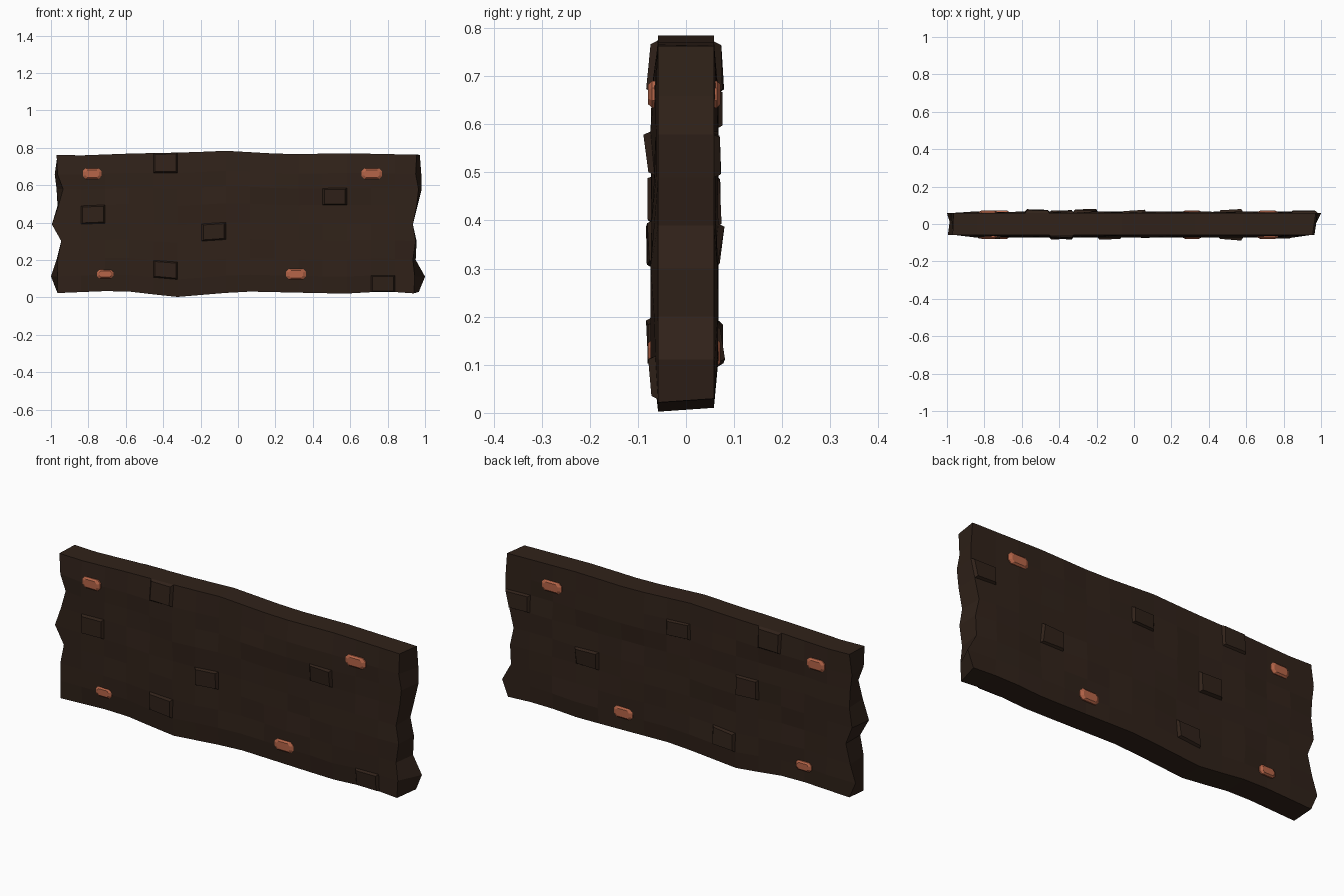
import bpy, bmesh, math, random
from mathutils import Vector

if "Cube" in bpy.data.objects:
    bpy.data.objects.remove(bpy.data.objects["Cube"])

random.seed(4)


def material(name, rgb):
    m = bpy.data.materials.new(name)
    m.diffuse_color = (*rgb, 1)
    m.use_nodes = True
    m.node_tree.nodes["Principled BSDF"].inputs["Base Color"].default_value = m.diffuse_color
    return m


def finish(bm, name, mat):
    bmesh.ops.recalc_face_normals(bm, faces=bm.faces)
    mesh = bpy.data.meshes.new(name)
    bm.to_mesh(mesh)
    bm.free()
    mesh.materials.append(mat)
    obj = bpy.data.objects.new(name, mesh)
    bpy.context.collection.objects.link(obj)
    return obj


def lerp_profile(points, x):
    for (x0, z0), (x1, z1) in zip(points, points[1:]):
        if x <= x1:
            return z0 + (z1 - z0) * (x - x0) / (x1 - x0)
    return points[-1][1]


wood = material("dark_wood", (0.030, 0.016, 0.010))
copper = material("copper", (0.47, 0.13, 0.065))

# Plank outline: wavy long edges and splintered ends, front and back
TOP = [(-1, .765), (-.9, .757), (-.55, .77), (-.27, .775), (-.07, .784), (.27, .765), (.57, .771), (1, .762)]
BOTTOM = [(-1, .022), (-.63, .037), (-.33, .002), (.03, .032), (.57, .02), (.78, .032), (1, .02)]
ROWS = [.02, .11, .20, .30, .39, .49, .58, .66, .765]
COLS = 15
ENDS = {
    -1: ([-.965, -.965, -.965, -.945, -.995, -.96, -.935, -.965, -.97],
         [.94, .945, .935, .95, .935, .955, .965, .95, .955]),
    1: ([-.965, -1.0, -.97, -.945, -.98, -.965, -.97, -.98, -.965],
        [.967, 1.0, .95, .955, .935, .96, .982, .98, .972]),
}
# Raised splinters as (column, row)
CHIPS = {-1: [(1, 4), (4, 7), (11, 5), (6, 3), (4, 1), (13, 0)],
         1: [(14, 5), (7, 6), (3, 7), (4, 4), (11, 3), (5, 1)]}

# Plank: two uneven grids joined by a rim
bm = bmesh.new()
grids, chips = {}, []
last = len(ROWS) - 1
for side in (-1, 1):
    left, right = ENDS[side]
    grid = []
    for i in range(COLS + 1):
        column = []
        for j, row in enumerate(ROWS):
            x = -.97 + 1.94 * i / COLS
            lo, hi = lerp_profile(BOTTOM, x), lerp_profile(TOP, x)
            z = lo + (hi - lo) * (row - ROWS[0]) / (ROWS[-1] - ROWS[0])
            if j == 0 and side == 1:
                z += .008
            if i == 0:
                x = left[j]
            elif i == COLS:
                x = right[j]
            rim = i in (0, COLS) or j in (0, last)
            bulge = .068 if side < 0 else .062
            y = .058 if rim else bulge + random.uniform(-.006, .006)
            column.append(bm.verts.new((x, side * y, z)))
        grid.append(column)
    grids[side] = grid
    for i in range(COLS):
        for j in range(last):
            f = bm.faces.new((grid[i][j], grid[i + 1][j], grid[i + 1][j + 1], grid[i][j + 1]))
            if (i, j) in CHIPS[side]:
                chips.append((f, side))

front, back = grids[-1], grids[1]
for i in range(COLS):
    for j in (0, last):
        bm.faces.new((front[i][j], front[i + 1][j], back[i + 1][j], back[i][j]))
for j in range(last):
    for i in (0, COLS):
        bm.faces.new((front[i][j], front[i][j + 1], back[i][j + 1], back[i][j]))

# Splinters lifted from the faces
bmesh.ops.recalc_face_normals(bm, faces=bm.faces)
for face, side in chips:
    raised = bmesh.ops.extrude_discrete_faces(bm, faces=[face])["faces"][0]
    centre = raised.calc_center_median()
    for v in raised.verts:
        v.co = centre + (v.co - centre) * .86 + Vector((0, side * random.uniform(.009, .016), 0))
finish(bm, "plank", wood)

# Flattened nail heads on both faces: x, z, width, height
NAILS = [(-.78, .662, .10, .056), (.715, .662, .112, .056),
         (-.71, .125, .088, .046), (.31, .125, .105, .056)]
SHAPE = [(1, .45), (.72, 1), (-.72, 1), (-1, .45), (-1, -.45), (-.72, -1), (.72, -1), (1, -.45)]
for side, tag in ((-1, "front"), (1, "back")):
    for n, (cx, cz, w, h) in enumerate(NAILS):
        bm = bmesh.new()
        rings = []
        depth = .079 if side < 0 else .072
        for y, s in ((.045, 1), (depth - .008, 1), (depth, .72)):
            rings.append([bm.verts.new((cx + px * w / 2 * s, side * y, cz + pz * h / 2 * s)) for px, pz in SHAPE])
        for a, b in zip(rings, rings[1:]):
            for k in range(8):
                m = (k + 1) % 8
                bm.faces.new((a[k], a[m], b[m], b[k]))
        bm.faces.new(rings[0])
        bm.faces.new(rings[-1])
        finish(bm, f"{tag}_nail_{n + 1}", copper)
